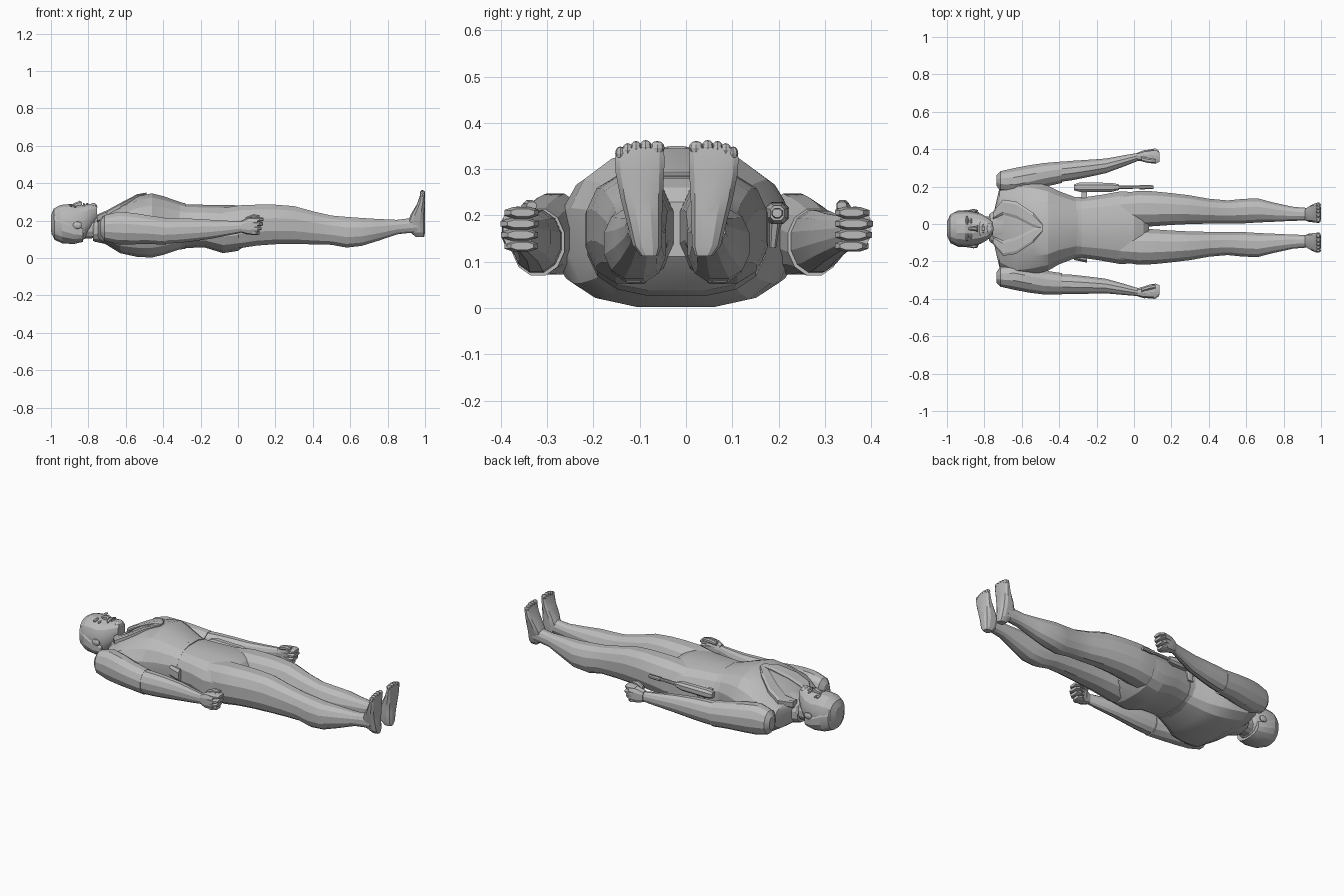
import bpy, bmesh, math
from mathutils import Vector

cube = bpy.data.objects.get("Cube")
if cube:
    bpy.data.objects.remove(cube)

grey = bpy.data.materials.new("plain_grey")
grey.use_nodes = True
GREY = (0.5, 0.5, 0.5, 1)
grey.diffuse_color = GREY
grey.node_tree.nodes["Principled BSDF"].inputs["Base Color"].default_value = GREY

MID = -0.02          # body centre line in y


def same(p):
    return p


def flip(p):
    return Vector((p.x, 2 * MID - p.y, p.z))


def flip_arm(p):
    # the right arm leaves the shoulder wider but hangs closer at the hand
    q = flip(p)
    q.y += -0.013 + 0.055 * max(0, (p.x + 0.5) / 0.6)
    return q


def flip_face(p):
    return Vector((p.x, -0.05 - p.y, p.z))


def finish(name, bm, place, angle=20):
    for v in bm.verts:
        v.co = place(v.co.copy())
    bmesh.ops.recalc_face_normals(bm, faces=bm.faces)
    me = bpy.data.meshes.new(name)
    bm.to_mesh(me)
    bm.free()
    me.materials.append(grey)
    ob = bpy.data.objects.new(name, me)
    bpy.context.collection.objects.link(ob)
    bpy.ops.object.select_all(action='DESELECT')
    ob.select_set(True)
    bpy.context.view_layer.objects.active = ob
    bpy.ops.object.shade_smooth_by_angle(angle=math.radians(angle))


def loft(name, rows, n=14, power=2.3, low=None, axis="x", place=same):
    """Rows are (along, a0, a1, b0, b1): the box around each section.
    power squares off the section, low does so for its lower half."""
    bm = bmesh.new()
    rings = []
    for t, a0, a1, b0, b1 in rows:
        ring = []
        for i in range(n):
            w = 2 * math.pi * (i + 0.5) / n
            c, s = math.cos(w), math.sin(w)
            e = 2 / (low if low and s < 0 else power)
            # scale so that the outermost corners reach the box
            u = math.copysign(abs(c) ** e, c) / math.cos(math.pi / n) ** e
            v = math.copysign(abs(s) ** e, s)
            a = (a0 + a1) / 2 + u * (a1 - a0) / 2
            b = (b0 + b1) / 2 + v * (b1 - b0) / 2
            ring.append(bm.verts.new((t, a, b) if axis == "x" else (a, b, t)))
        rings.append(ring)
    for r, q in zip(rings, rings[1:]):
        for i in range(n):
            j = (i + 1) % n
            bm.faces.new((r[i], r[j], q[j], q[i]))
    bm.faces.new(rings[0])
    bm.faces.new(rings[-1])
    finish(name, bm, place)


def blob(name, centre, size, place=same, seg=10):
    bm = bmesh.new()
    bmesh.ops.create_uvsphere(bm, u_segments=seg, v_segments=6, radius=1)
    for v in bm.verts:
        v.co = Vector([c + s * k for c, s, k in zip(centre, size, v.co)])
    finish(name, bm, place)


# torso with a flat back, and hips
loft("torso", [
    (-0.75, -0.10, 0.06, 0.10, 0.212), (-0.72, -0.23, 0.19, 0.08, 0.235),
    (-0.63, -0.285, 0.24, 0.024, 0.285), (-0.54, -0.27, 0.225, 0.004, 0.332),
    (-0.46, -0.25, 0.205, 0.0, 0.348), (-0.40, -0.215, 0.175, 0.015, 0.333),
    (-0.30, -0.178, 0.138, 0.048, 0.298)], n=16, low=3.2)
loft("hips", [
    (-0.32, -0.175, 0.135, 0.05, 0.29), (-0.18, -0.195, 0.155, 0.055, 0.286),
    (-0.08, -0.213, 0.173, 0.024, 0.286), (0.0, -0.212, 0.172, 0.036, 0.283),
    (0.05, -0.18, 0.14, 0.075, 0.262), (0.08, -0.12, 0.08, 0.11, 0.23)],
    n=16, power=2.5, low=2.8)
loft("belt", [(-0.315, -0.184, 0.144, 0.043, 0.301),
              (-0.28, -0.184, 0.144, 0.047, 0.294)], n=16, low=2.8)

# neck, collar and head
loft("neck", [(-0.84, -0.08, 0.04, 0.10, 0.22), (-0.76, -0.08, 0.04, 0.105, 0.21),
              (-0.68, -0.11, 0.07, 0.08, 0.25)], n=12)
loft("collar", [(-0.775, -0.09, 0.05, 0.09, 0.19), (-0.765, -0.10, 0.06, 0.085, 0.212),
                (-0.70, -0.13, 0.09, 0.07, 0.25)], n=12)
loft("head", [
    (-1.0, -0.062, 0.012, 0.14, 0.23), (-0.985, -0.095, 0.045, 0.11, 0.265),
    (-0.95, -0.115, 0.065, 0.087, 0.285), (-0.90, -0.12, 0.07, 0.08, 0.29),
    (-0.865, -0.116, 0.066, 0.083, 0.28), (-0.82, -0.106, 0.056, 0.10, 0.286),
    (-0.785, -0.086, 0.036, 0.14, 0.291), (-0.755, -0.06, 0.01, 0.20, 0.283)], n=16)
loft("hair", [
    (-0.998, -0.066, 0.016, 0.13, 0.235), (-0.98, -0.103, 0.053, 0.095, 0.26),
    (-0.94, -0.122, 0.072, 0.077, 0.255), (-0.88, -0.125, 0.075, 0.073, 0.215),
    (-0.83, -0.113, 0.063, 0.085, 0.18)], n=16)
loft("nose", [(-0.885, -0.032, -0.018, 0.27, 0.289), (-0.845, -0.038, -0.012, 0.27, 0.308),
              (-0.833, -0.045, -0.005, 0.27, 0.297)], n=8)
loft("moustache", [(-0.829, -0.055, 0.005, 0.27, 0.295), (-0.818, -0.065, 0.015, 0.27, 0.292)],
     n=8)
blob("lips", (-0.806, -0.025, 0.286), (0.007, 0.024, 0.008))
blob("chin", (-0.773, -0.025, 0.272), (0.022, 0.034, 0.023))

for side, place in (("left", same), ("right", flip_face)):
    blob(side + "_eye", (-0.872, 0.015, 0.273), (0.007, 0.015, 0.008), place)
    blob(side + "_eyebrow", (-0.893, 0.017, 0.281), (0.008, 0.026, 0.009), place)
    blob(side + "_ear", (-0.858, 0.070, 0.175), (0.026, 0.010, 0.020), place)

for side, place, arm_place in (("left", same, same), ("right", flip, flip_arm)):
    # folded lapel of the open shirt
    loft(side + "_lapel", [
        (-0.755, 0.025, 0.065, 0.19, 0.232), (-0.70, 0.05, 0.13, 0.21, 0.256),
        (-0.63, 0.03, 0.12, 0.255, 0.294), (-0.54, -0.015, 0.06, 0.31, 0.341),
        (-0.49, -0.025, 0.0, 0.325, 0.35)], n=8, power=4, place=place)

    # arm: short sleeve and bare forearm
    loft(side + "_sleeve", [
        (-0.735, 0.205, 0.26, 0.12, 0.20), (-0.715, 0.175, 0.282, 0.09, 0.23),
        (-0.64, 0.16, 0.299, 0.07, 0.25), (-0.56, 0.175, 0.314, 0.07, 0.243),
        (-0.48, 0.198, 0.326, 0.073, 0.23), (-0.385, 0.22, 0.334, 0.068, 0.216)],
        n=12, power=2.1, place=arm_place)
    loft(side + "_forearm", [
        (-0.42, 0.222, 0.33, 0.073, 0.213), (-0.33, 0.234, 0.338, 0.077, 0.214),
        (-0.25, 0.25, 0.343, 0.086, 0.212), (-0.15, 0.272, 0.35, 0.10, 0.206),
        (-0.05, 0.309, 0.368, 0.12, 0.20), (0.02, 0.337, 0.38, 0.135, 0.197),
        (0.05, 0.335, 0.388, 0.13, 0.208)], n=12, power=2.1, place=arm_place)

    # clenched fist
    loft(side + "_palm", [
        (0.02, 0.34, 0.382, 0.135, 0.20), (0.055, 0.337, 0.395, 0.124, 0.216),
        (0.105, 0.333, 0.398, 0.126, 0.22)], n=10, power=2.8, place=arm_place)
    for i, (out, tip) in enumerate([(0.394, 0.116), (0.402, 0.126), (0.404, 0.134), (0.396, 0.136)]):
        z = 0.134 + 0.024 * i
        loft(f"{side}_finger_{i + 1}", [
            (0.07, 0.335, out - 0.008, z - 0.011, z + 0.012),
            (tip - 0.02, 0.322, out, z - 0.013, z + 0.013),
            (tip, 0.333, out - 0.013, z - 0.009, z + 0.009)],
            n=8, power=2.4, place=arm_place)
    loft(side + "_thumb", [
        (0.04, 0.335, 0.36, 0.195, 0.218), (0.08, 0.325, 0.352, 0.206, 0.234),
        (0.115, 0.326, 0.347, 0.212, 0.23)], n=8, place=arm_place)

    # leg
    loft(side + "_leg", [
        (-0.12, 0.0, 0.155, 0.05, 0.265), (0.02, -0.016, 0.177, 0.05, 0.286),
        (0.10, -0.012, 0.175, 0.063, 0.288), (0.20, -0.005, 0.165, 0.07, 0.288),
        (0.30, 0.0, 0.153, 0.072, 0.28), (0.40, 0.002, 0.135, 0.07, 0.252),
        (0.50, 0.004, 0.126, 0.068, 0.229), (0.58, 0.003, 0.134, 0.053, 0.222),
        (0.66, 0.008, 0.137, 0.062, 0.216), (0.75, 0.012, 0.114, 0.09, 0.21),
        (0.85, 0.017, 0.092, 0.125, 0.205), (0.91, 0.018, 0.087, 0.132, 0.212),
        (0.96, 0.02, 0.085, 0.13, 0.225)], n=12, place=place)

    # foot pointing up, with the flat sole at the far end
    loft(side + "_foot", [
        (0.112, 0.95, 0.995, 0.02, 0.058), (0.135, 0.925, 1.0, 0.012, 0.076),
        (0.19, 0.905, 1.0, 0.011, 0.09), (0.235, 0.925, 1.0, 0.009, 0.102),
        (0.29, 0.958, 1.0, 0.006, 0.113), (0.325, 0.97, 1.0, 0.005, 0.115),
        (0.346, 0.976, 0.998, 0.008, 0.104)], n=12, power=2.8, axis="z", place=place)
    for i, (y, r, z) in enumerate([(0.022, 0.016, 0.346), (0.047, 0.013, 0.348),
                                   (0.068, 0.012, 0.346), (0.086, 0.012, 0.341),
                                   (0.102, 0.011, 0.334)]):
        blob(f"{side}_toe_{i + 1}", (0.986, y, z), (0.014, r, 0.015), place, seg=8)

# sidearm hanging at the left hip
loft("sidearm_body", [(-0.32, 0.180, 0.212, 0.185, 0.222), (-0.29, 0.172, 0.222, 0.18, 0.23),
                      (-0.12, 0.172, 0.220, 0.18, 0.228), (-0.08, 0.182, 0.212, 0.188, 0.222)],
     n=8, power=2.6)
loft("sidearm_barrel", [(-0.10, 0.187, 0.207, 0.195, 0.215), (0.03, 0.189, 0.205, 0.197, 0.213)],
     n=8)
loft("sidearm_muzzle", [(0.03, 0.185, 0.209, 0.193, 0.217), (0.105, 0.187, 0.207, 0.195, 0.215)],
     n=8)
loft("sidearm_grip", [(0.13, -0.26, -0.225, 0.18, 0.195), (0.19, -0.25, -0.205, 0.18, 0.205)],
     n=8, power=3, axis="z")
loft("sidearm_strap", [(-0.28, 0.13, 0.18, 0.18, 0.21), (-0.25, 0.13, 0.18, 0.18, 0.21)],
     n=8, power=4)

# pouch on the right of the belt
loft("belt_pouch", [(-0.32, -0.192, -0.15, 0.14, 0.21), (-0.25, -0.207, -0.15, 0.13, 0.205)],
     n=8, power=3)
